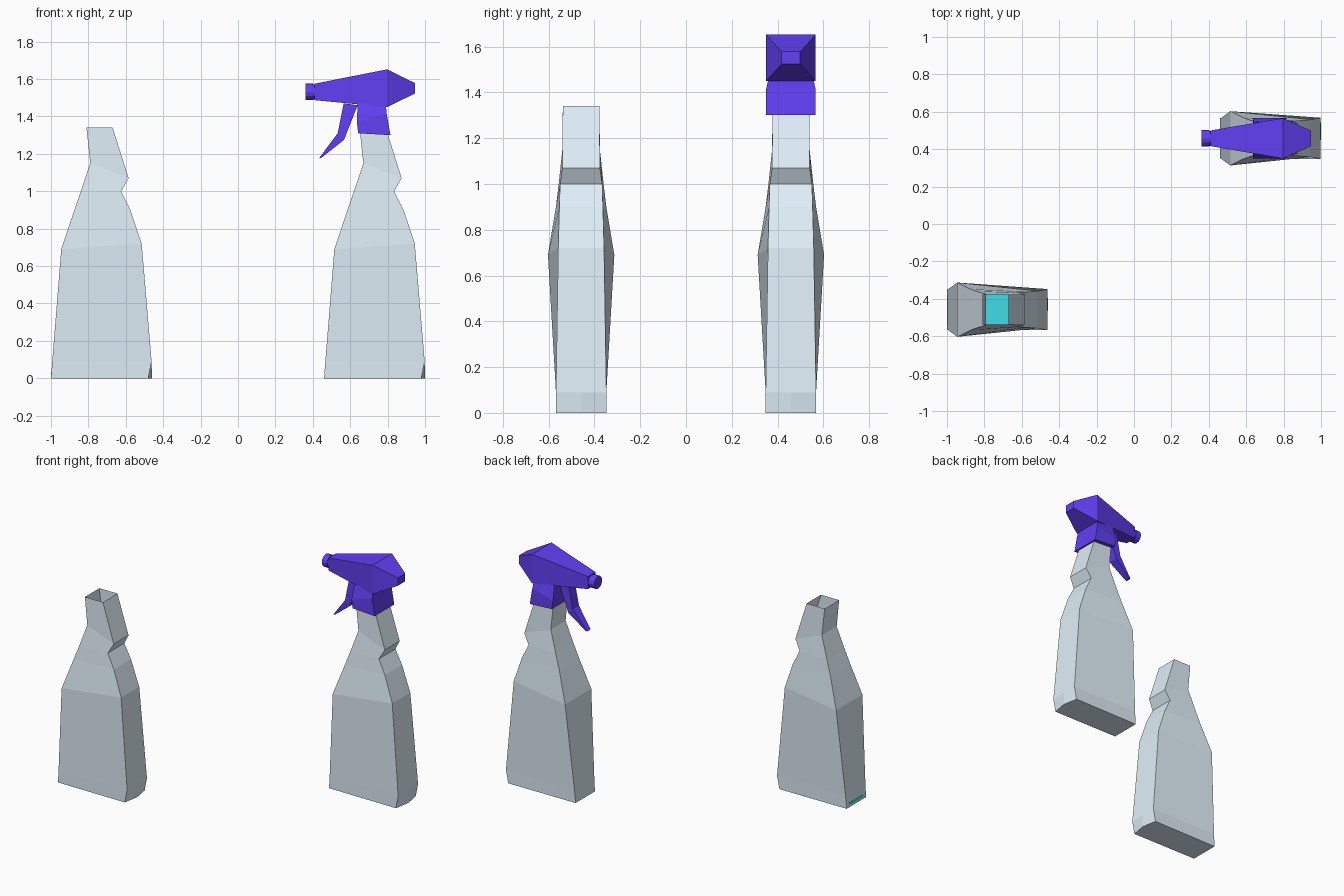
import bpy, bmesh, math

if "Cube" in bpy.data.objects:
    bpy.data.objects.remove(bpy.data.objects["Cube"])


def material(name, rgb):
    m = bpy.data.materials.new(name)
    m.diffuse_color = (*rgb, 1)
    m.use_nodes = True
    m.node_tree.nodes["Principled BSDF"].inputs["Base Color"].default_value = m.diffuse_color
    return m


def loft(name, rings, mat, origin, cap_end=True):
    """Skin a list of equal-length vertex rings, closing the start and optionally the end."""
    bm = bmesh.new()
    loops = [[bm.verts.new(p) for p in r] for r in rings]
    n = len(rings[0])
    for a, b in zip(loops, loops[1:]):
        for i in range(n):
            j = (i + 1) % n
            bm.faces.new((a[i], a[j], b[j], b[i]))
    bm.faces.new(loops[0][::-1])
    if cap_end:
        bm.faces.new(loops[-1])
    bmesh.ops.recalc_face_normals(bm, faces=bm.faces)
    me = bpy.data.meshes.new(name)
    bm.to_mesh(me)
    bm.free()
    me.materials.append(mat)
    ob = bpy.data.objects.new(name, me)
    ob.location = origin
    bpy.context.collection.objects.link(ob)
    return ob


def side_ring(left, right, bulge=0):
    """Ring through a left and a right edge, each given as (x, z, half depth)."""
    (xl, zl, dl), (xr, zr, dr) = left, right
    return [(xl, -dl, zl), (xr, -dr, zr), (xr + bulge, 0, zr), (xr, dr, zr), (xl, dl, zl)]


def x_ring(x, half, z0, z1):
    return [(x, -half, z0), (x, half, z0), (x, half, z1), (x, -half, z1)]


plastic = material("pale_plastic", (0.74, 0.86, 0.94))
blue = material("blue_plastic", (0.12, 0.05, 0.9))
teal = material("teal_liquid", (0.05, 0.72, 0.8))

# Bottle profile: back and grip edges as (x, z, half depth)
left_edge = [(-.27, 0, .107), (-.263, .09, .11), (-.215, .69, .145), (-.145, .9, .11),
             (-.11, 1.0, .098), (-.06, 1.15, .082), (-.08, 1.34, .08)]
right_edge = [(.25, 0, .11), (.268, .09, .11), (.215, .72, .1), (.155, .9, .095),
              (.105, 1.0, .092), (.145, 1.07, .082), (.06, 1.34, .08)]
bottle_rings = [side_ring(l, r, .02 if i == 0 else 0)
                for i, (l, r) in enumerate(zip(left_edge, right_edge))]

open_at = (-.73, -.458, 0)
spray_at = (.73, .458, 0)
loft("open_bottle", bottle_rings, plastic, open_at, cap_end=False)
loft("spray_bottle", bottle_rings, plastic, spray_at, cap_end=False)

# Shallow liquid in the open bottle
loft("liquid", [x_ring(-.269, .08, .004, .03), x_ring(-.2, .1, .004, .03),
                x_ring(.245, .1, .004, .03)], teal, open_at)

# Sprayer head
loft("spray_head", [x_ring(-.32, .042, 1.487, 1.575), x_ring(.067, .108, 1.45, 1.652),
                    x_ring(.217, .041, 1.523, 1.578)], blue, spray_at)

# Collar over the bottle neck
loft("collar", [side_ring((-.087, 1.31, .108), (.085, 1.30, .108)),
                side_ring((-.095, 1.37, .108), (.065, 1.415, .108)),
                side_ring((-.09, 1.47, .085), (.06, 1.47, .095))], blue, spray_at)

# Bent trigger
loft("trigger", [side_ring((-.165, 1.47, .034), (-.09, 1.46, .034)),
                 side_ring((-.197, 1.31, .034), (-.163, 1.275, .034)),
                 side_ring((-.298, 1.175, .02), (-.282, 1.18, .02))], blue, spray_at)

# Round nozzle with a slightly wider end cap
for name, radius, x, depth in (("nozzle", .04, .395, .05), ("nozzle_cap", .044, .38, .04)):
    bpy.ops.mesh.primitive_cylinder_add(vertices=12, radius=radius, depth=depth,
                                        location=(x, .458, 1.531),
                                        rotation=(0, math.pi / 2, 0))
    bpy.context.object.name = name
    bpy.context.object.data.materials.append(blue)
